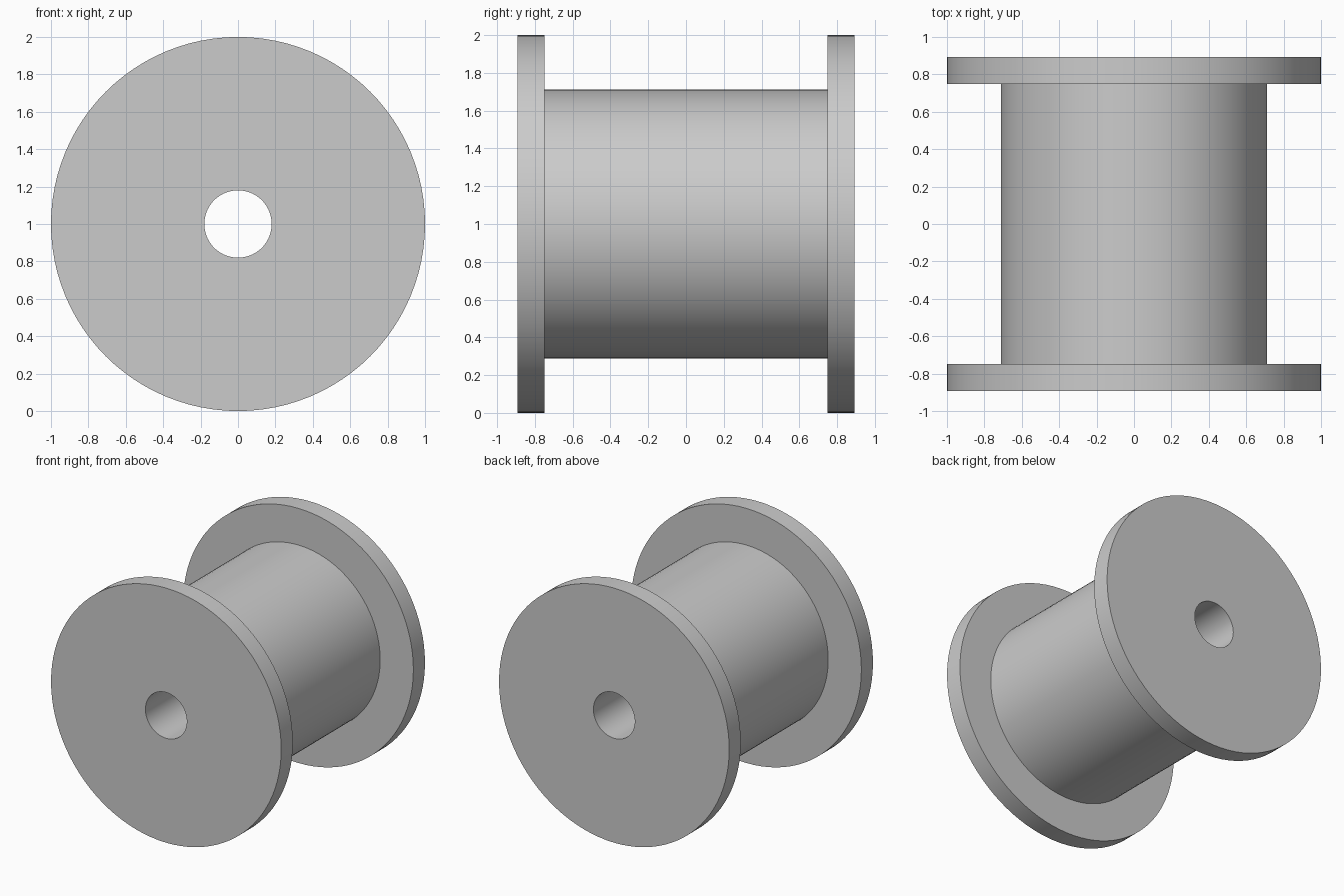
import bpy, bmesh, math
from mathutils import Vector

if "Cube" in bpy.data.objects:
    bpy.data.objects.remove(bpy.data.objects["Cube"])

SEGMENTS = 96
AXLE = Vector((0, 0, 1))
RIM, CORE, BORE = 1.0, 0.712, 0.18
END, INNER = 0.892, 0.748

# Spool cross-section as (radius, y), a closed loop around the bore
profile = [(BORE, -END), (RIM, -END), (RIM, -INNER), (CORE, -INNER),
           (CORE, INNER), (RIM, INNER), (RIM, END), (BORE, END)]

# Revolve the section around the horizontal axle
bm = bmesh.new()
rings = []
for i in range(SEGMENTS):
    a = 2 * math.pi * i / SEGMENTS
    rings.append([bm.verts.new(AXLE + Vector((r * math.cos(a), y, r * math.sin(a))))
                  for r, y in profile])
for i in range(SEGMENTS):
    a, b = rings[i], rings[(i + 1) % SEGMENTS]
    for j in range(len(profile)):
        k = (j + 1) % len(profile)
        bm.faces.new((a[j], a[k], b[k], b[j]))
bmesh.ops.recalc_face_normals(bm, faces=bm.faces)

mesh = bpy.data.meshes.new("spool")
bm.to_mesh(mesh)
bm.free()
spool = bpy.data.objects.new("spool", mesh)
bpy.context.collection.objects.link(spool)

# Smooth round surfaces, sharp flange edges
bpy.context.view_layer.objects.active = spool
spool.select_set(True)
bpy.ops.object.shade_smooth_by_angle(angle=math.radians(30))
